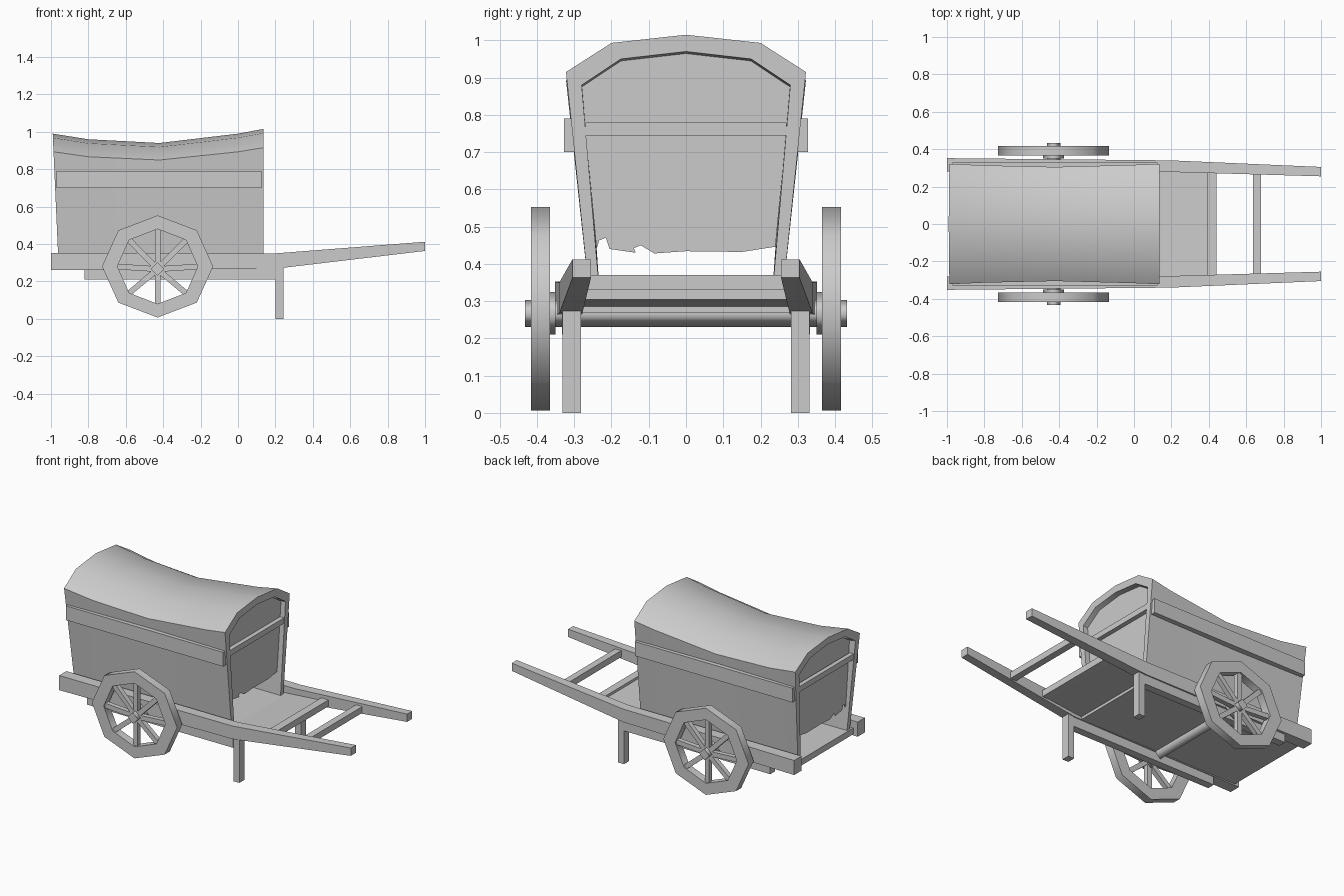
import bpy, bmesh
from math import cos, sin, pi, radians

cube = bpy.data.objects.get("Cube")
if cube:
    bpy.data.objects.remove(cube, do_unlink=True)

grey = bpy.data.materials.new("plain grey")
grey.use_nodes = True
grey.diffuse_color = (0.6, 0.6, 0.6, 1)
grey.node_tree.nodes["Principled BSDF"].inputs["Base Color"].default_value = (0.6, 0.6, 0.6, 1)


def loft(name, rings, angle=30, closed=False):
    """Skin a list of equal rings; cap the ends unless the loft is closed."""
    bm = bmesh.new()
    loops = [[bm.verts.new(p) for p in ring] for ring in rings]
    n = len(loops[0])
    pairs = list(zip(loops, loops[1:]))
    if closed:
        pairs.append((loops[-1], loops[0]))
    for a, b in pairs:
        for i in range(n):
            j = (i + 1) % n
            bm.faces.new((a[i], a[j], b[j], b[i]))
    if not closed:
        bm.faces.new(loops[0])
        bm.faces.new(loops[-1])
    bmesh.ops.recalc_face_normals(bm, faces=bm.faces)
    mesh = bpy.data.meshes.new(name)
    bm.to_mesh(mesh)
    bm.free()
    mesh.materials.append(grey)
    mesh.shade_smooth()
    mesh.set_sharp_from_angle(angle=radians(angle))
    if not closed:
        for cap in mesh.polygons[-2:]:
            cap.use_smooth = False
    obj = bpy.data.objects.new(name, mesh)
    bpy.context.collection.objects.link(obj)
    return obj


def beam(name, stations):
    """Rectangular beam along x; each station is x, y0, y1, z0, z1."""
    return loft(name, [[(x, a, c), (x, b, c), (x, b, d), (x, a, d)]
                       for x, a, b, c, d in stations])


def box(name, x, y, z):
    return beam(name, [(x[0], *y, *z), (x[1], *y, *z)])


def mirrored(y0, y1, side):
    return sorted((side * y0, side * y1))


# Bent shafts, lower rails, legs and side planks
for side, label in ((1, "back"), (-1, "front")):
    beam(label + "_shaft", [
        (-1, *mirrored(.28, .352, side), .26, .352),
        (.2, *mirrored(.278, .34, side), .268, .35),
        (1, *mirrored(.255, .305, side), .363, .412)])
    box(label + "_lower_rail", (-.82, .2), mirrored(.285, .333, side), (.21, .268))
    box(label + "_leg", (.2, .242), mirrored(.282, .332, side), (0, .29))
    box(label + "_side_plank", (-.97, .125), mirrored(.28, .328, side), (.7, .79))

# Floor, sloping foot panel and cross bars
box("floor", (-.97, .15), (-.285, .285), (.268, .307))
beam("foot_panel", [(.15, -.28, .28, .285, .307), (.4, -.28, .28, .307, .33)])
box("near_cross_bar", (.39, .44), (-.285, .285), (.305, .345))
box("far_cross_bar", (.637, .68), (-.27, .27), (.33, .37))


# Covered canopy with a sagging ridge
def arch(points):
    return points + [(-y, z) for y, z in reversed(points) if y > 0]


OUTER = arch([(.258, .3), (.322, .915), (.2, .993), (0, 1.015)])
INNER = arch([(.23, .3), (.28, .88), (.175, .95), (0, .97)])
rings = []
for x, drop, width in ((-.99, .025, 1), (-.8, .055, .97), (-.42, .075, .94),
                       (0, .025, .98), (.135, 0, 1)):
    ring = []
    for y, z in OUTER + INNER[::-1]:
        t = (z - .3) / .7
        lean = .03 * (1 - t) if x < -.9 else 0
        ring.append((x + lean, y * (1 + (width - 1) * t), z - drop * min(t, 1)))
    rings.append(ring)
loft("canopy", rings, 60)

# Torn curtains with their rods at both ends
TORN = [(-.24, .44), (-.233, .463), (-.215, .47), (-.205, .44), (-.135, .43),
        (-.14, .442), (-.122, .45), (-.085, .428), (0, .434), (.15, .432), (.24, .446)]
TOP = arch([(.282, .885), (.178, .955), (0, .975)])
for label, x, rod_x, drop in (("right", .1, .118, 0), ("left", -.94, -.965, .028)):
    outline = TORN + [(y, z - drop) for y, z in TOP]
    loft(label + "_curtain", [[(x + dx, y, z) for y, z in outline] for dx in (-.004, .004)])
    box(label + "_curtain_rod", (rod_x - .014, rod_x + .014), (-.27, .27), (.745, .78))

# Axle and wheels
WX, WZ = -.43, .28


def diamond(name, radius, y0, y1):
    return loft(name, [[(WX + radius * cos(i * pi / 2), y, .267 + radius * sin(i * pi / 2))
                        for i in range(4)] for y in (y0, y1)], 95)


diamond("axle", .036, -.432, .432)
for side, label in ((1, "back"), (-1, "front")):
    diamond(label + "_wheel_washer", .057, side * .35, side * .367)
    rim, y0, y1 = [], side * .365, side * .416
    for i in range(8):
        c, s = cos(i * pi / 4), sin(i * pi / 4)
        rim.append([(WX + rx * c, y, WZ + rz * s) for rx, rz, y in (
            (.297, .273, y0), (.297, .273, y1), (.215, .2, y1), (.215, .2, y0))])
    loft(label + "_wheel_rim", rim, 60, closed=True)
    for i in range(8):
        c, s = cos(i * pi / 4), sin(i * pi / 4)
        h = .015
        loft(f"{label}_spoke_{i + 1}", [
            [(WX + rx * c - k * h * s, side * y, z + rz * s + k * h * c)
             for k, y in ((-1, .376), (1, .376), (1, .406), (-1, .406))]
            for rx, rz, z in ((.02, .02, .267), (.225, .21, WZ))])
